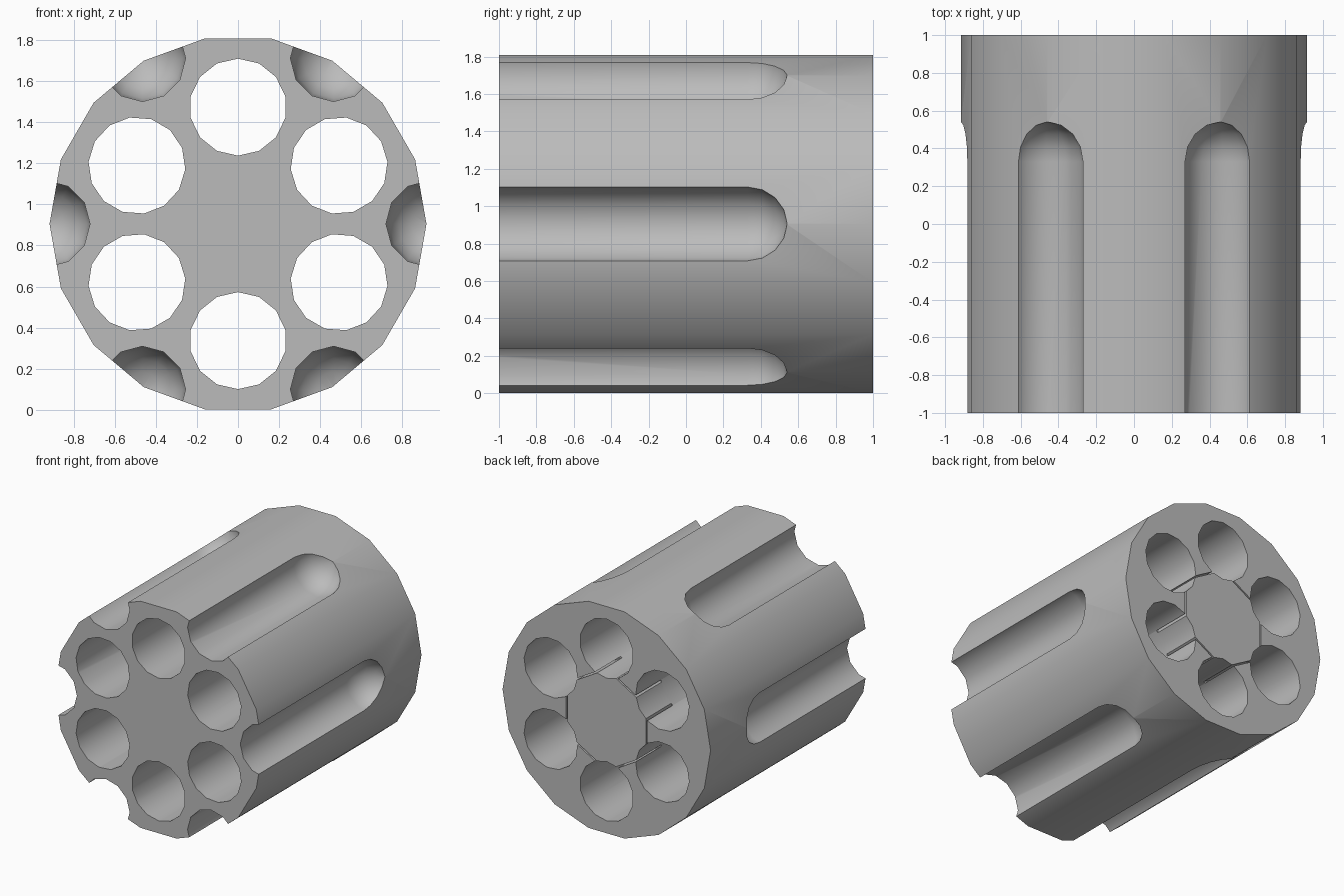
import bpy, bmesh, math

if "Cube" in bpy.data.objects:
    bpy.data.objects.remove(bpy.data.objects["Cube"])

CZ = 0.905  # height of the drum axis


def add_prism(bm, rings, sides, cx=0.0, cz=0.0, phase=0.0):
    """Stack of rings (y, radius) along y, capped at both ends."""
    loops = []
    for y, r in rings:
        loops.append([bm.verts.new((cx + r * math.cos(phase + math.tau * k / sides), y,
                                    CZ + cz + r * math.sin(phase + math.tau * k / sides)))
                      for k in range(sides)])
    for a, b in zip(loops, loops[1:]):
        for k in range(sides):
            j = (k + 1) % sides
            bm.faces.new((a[k], a[j], b[j], b[k]))
    bm.faces.new(loops[0])
    bm.faces.new(loops[-1])


def finish(name, bm, mat=None):
    bmesh.ops.recalc_face_normals(bm, faces=bm.faces[:])
    me = bpy.data.meshes.new(name)
    bm.to_mesh(me)
    bm.free()
    ob = bpy.data.objects.new(name, me)
    bpy.context.collection.objects.link(ob)
    if mat:
        me.materials.append(mat)
    else:
        ob.hide_render = True
    return ob


def cut(ob, cutter):
    bpy.ops.object.select_all(action='DESELECT')
    ob.select_set(True)
    bpy.context.view_layer.objects.active = ob
    m = ob.modifiers.new("cut", 'BOOLEAN')
    m.operation = 'DIFFERENCE'
    m.solver = 'EXACT'
    m.object = cutter
    bpy.ops.object.modifier_apply(modifier=m.name)


def smooth(ob):
    bpy.ops.object.select_all(action='DESELECT')
    ob.select_set(True)
    bpy.context.view_layer.objects.active = ob
    bpy.ops.object.shade_smooth_by_angle(angle=math.radians(35))


steel = bpy.data.materials.new("grey steel")
steel.diffuse_color = (0.5, 0.5, 0.5, 1)
steel.use_nodes = True
steel.node_tree.nodes["Principled BSDF"].inputs["Base Color"].default_value = steel.diffuse_color

# Drum body
bm = bmesh.new()
add_prism(bm, [(-1, 0.917), (1, 0.917)], 18)
drum = finish("drum_body", bm, steel)

# Cutter: six bores and six round-ended flutes
bm = bmesh.new()
flute = [(-1.2, 0.21), (0.33, 0.21)]
flute += [(0.33 + 0.21 * math.sin(a), 0.21 * math.cos(a))
          for a in (math.radians(d) for d in (22, 44, 66, 86))]
for i in range(6):
    a = math.radians(30 + 60 * i)
    add_prism(bm, [(-1.2, 0.236), (1.2, 0.236)], 14, 0.568 * math.cos(a), 0.568 * math.sin(a), a)
    a = math.radians(60 * i)
    add_prism(bm, flute, 12, 0.93 * math.cos(a), 0.93 * math.sin(a), a)
bores = finish("bore_and_flute_cutter", bm)

# Cutter: hexagonal pocket in the back face
bm = bmesh.new()
add_prism(bm, [(0.68, 0.414), (1.2, 0.414)], 6, phase=math.radians(30))
pocket = finish("pocket_cutter", bm)

# Hexagonal insert sitting in the pocket with a thin gap
bm = bmesh.new()
add_prism(bm, [(0.68, 0.4), (1, 0.4)], 6, phase=math.radians(30))
insert = finish("hexagonal_insert", bm, steel)

cut(drum, bores)
cut(drum, pocket)
cut(insert, bores)
for c in (bores, pocket):
    bpy.data.objects.remove(c)
for ob in (drum, insert):
    smooth(ob)
